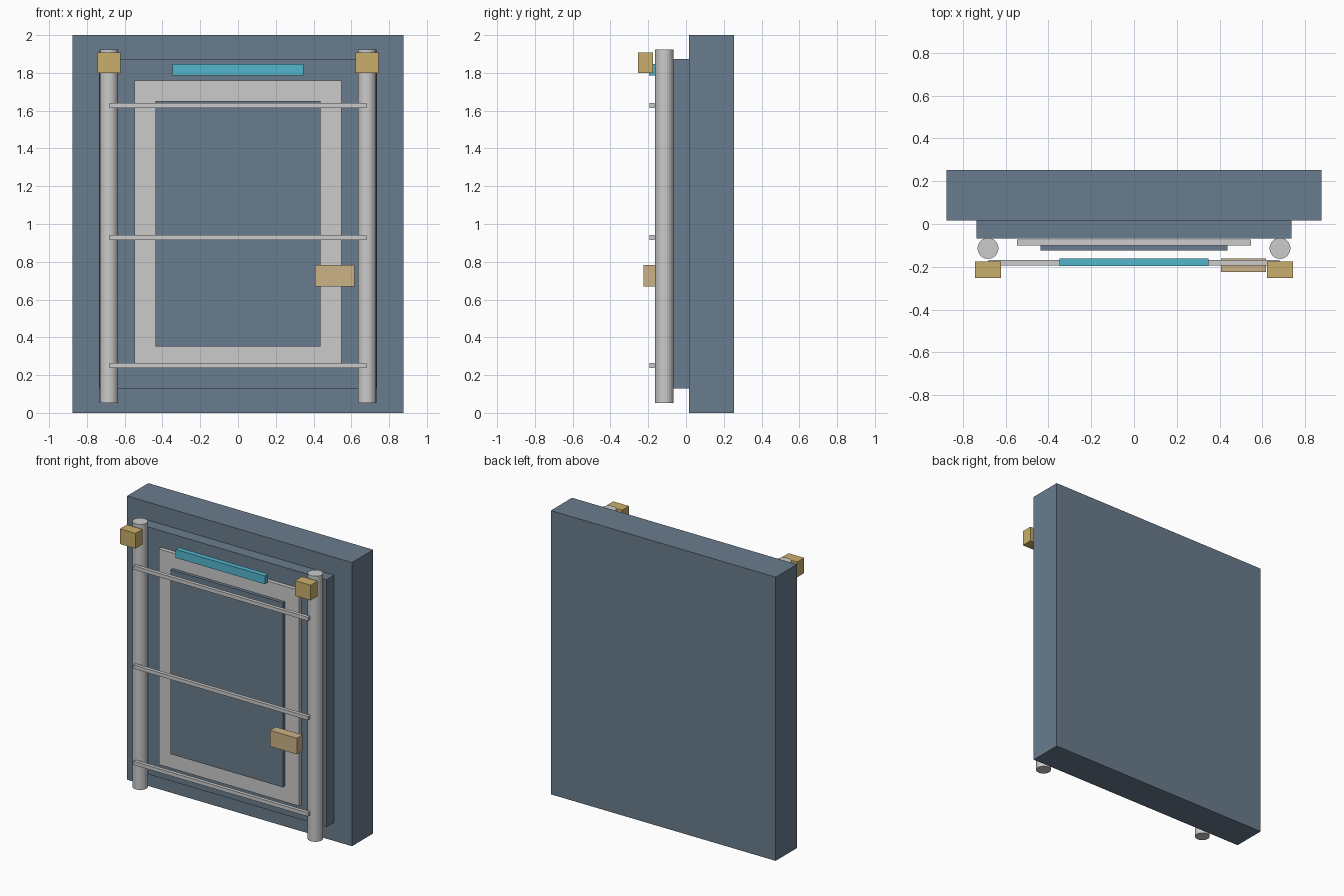
import bpy

cube = bpy.data.objects.get("Cube")
if cube:
    bpy.data.objects.remove(cube, do_unlink=True)


def material(name, rgb):
    m = bpy.data.materials.new(name)
    m.use_nodes = True
    m.diffuse_color = (*rgb, 1)
    m.node_tree.nodes["Principled BSDF"].inputs["Base Color"].default_value = (*rgb, 1)
    return m


slate = material("slate blue", (0.144, 0.202, 0.266))
silver = material("light grey", (0.60, 0.60, 0.60))
cyan = material("cyan", (0.084, 0.468, 0.617))
gold = material("gold", (0.591, 0.429, 0.15))
tan = material("tan", (0.597, 0.445, 0.239))


def finish(name, mat):
    ob = bpy.context.object
    ob.name = name
    ob.data.materials.append(mat)
    return ob


def box(name, mat, x, y, z):
    """Box from its low and high limits on each axis."""
    limits = (x, y, z)
    bpy.ops.mesh.primitive_cube_add(size=1, location=[(a + b) / 2 for a, b in limits])
    ob = finish(name, mat)
    ob.scale = [b - a for a, b in limits]
    bpy.ops.object.transform_apply(location=False, rotation=False, scale=True)
    return ob


# Layered wall, door surround, door frame and door panel
box("wall_slab", slate, (-0.877, 0.877), (0.017, 0.253), (0, 2))
box("door_surround", slate, (-0.737, 0.737), (-0.067, 0.017), (0.13, 1.873))
box("door_frame", silver, (-0.547, 0.547), (-0.101, -0.073), (0.24, 1.76))
box("door_panel", slate, (-0.437, 0.437), (-0.125, -0.101), (0.352, 1.652))

# Posts with a gold block near the top of each
for side, s in (("right", -1), ("left", 1)):
    bpy.ops.mesh.primitive_cylinder_add(vertices=24, radius=0.049, depth=1.872,
                                        location=(s * 0.683, -0.114, 0.988))
    finish(side + "_post", silver)
    xs = sorted((s * 0.622, s * 0.744))
    box(side + "_post_block", gold, xs, (-0.253, -0.175), (1.80, 1.907))

# Horizontal rails
for level, z in (("lower", 0.25), ("middle", 0.929), ("upper", 1.628)):
    box(level + "_rail", silver, (-0.68, 0.68), (-0.193, -0.168), (z - 0.013, z + 0.013))

# Light strip above the door and latch on the left
box("light_strip", cyan, (-0.348, 0.348), (-0.197, -0.161), (1.787, 1.846))
box("latch", tan, (0.407, 0.617), (-0.225, -0.161), (0.67, 0.784))
